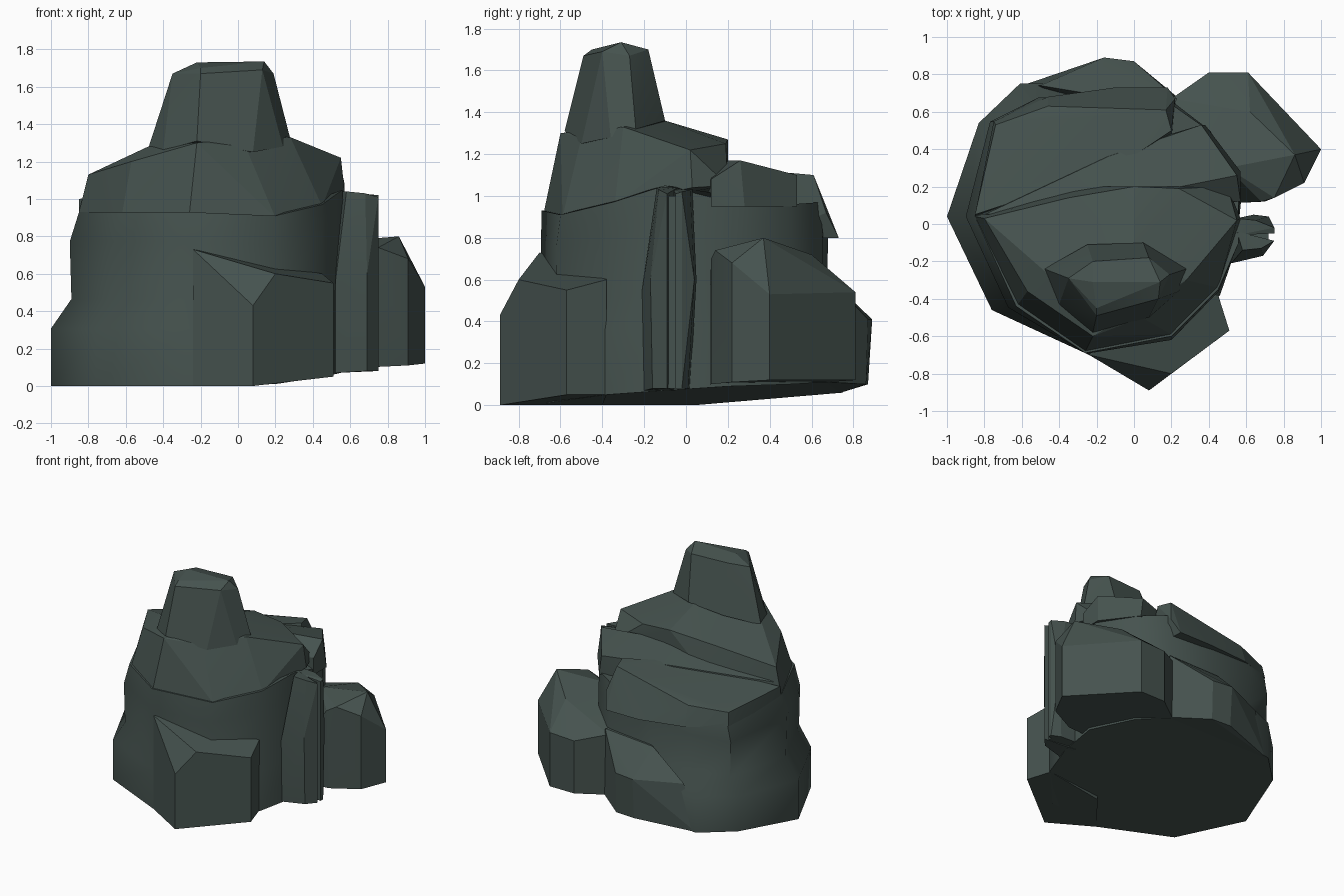
import bpy, bmesh, math

stone = bpy.data.materials.new("dark green grey stone")
stone.diffuse_color = (0.06, 0.085, 0.077, 1)


def finish(name, bm, angle=30):
    bmesh.ops.recalc_face_normals(bm, faces=bm.faces[:])
    me = bpy.data.meshes.new(name)
    bm.to_mesh(me)
    bm.free()
    ob = bpy.data.objects.new(name, me)
    bpy.context.collection.objects.link(ob)
    me.materials.append(stone)
    bpy.ops.object.select_all(action='DESELECT')
    ob.select_set(True)
    bpy.context.view_layer.objects.active = ob
    bpy.ops.object.shade_smooth_by_angle(angle=math.radians(angle))
    return ob


def chunk(name, *points):
    """Faceted convex rock through a few corner points."""
    bm = bmesh.new()
    for p in points:
        bm.verts.new(p)
    bmesh.ops.convex_hull(bm, input=bm.verts[:])
    loose = [v for v in bm.verts if not v.link_faces]
    bmesh.ops.delete(bm, geom=loose, context='VERTS')
    bmesh.ops.dissolve_limit(bm, angle_limit=math.radians(4),
                             verts=bm.verts[:], edges=bm.edges[:])
    return finish(name, bm, 12)


def loft(name, low, high, levels):
    """Skin rings blended from low to high; levels = (height part, inward part)."""
    bm = bmesh.new()
    rings = []
    for h, t in levels:
        rings.append([bm.verts.new((a[0] + (b[0] - a[0]) * t,
                                    a[1] + (b[1] - a[1]) * t,
                                    a[2] + (b[2] - a[2]) * h))
                      for a, b in zip(low, high)])
    n = len(low)
    for r, s in zip(rings, rings[1:]):
        for i in range(n):
            j = (i + 1) % n
            bm.faces.new((r[i], r[j], s[j], s[i]))
    bm.faces.new(rings[0][::-1])
    bm.faces.new(rings[-1])
    return finish(name, bm, 45)


# Main rounded body
foot = [(-1, .04, 0), (-.76, -.46, 0), (-.24, -.70, 0), (.2, -.66, .01),
        (.46, -.38, .05), (.55, -.1, .07), (.58, .2, .09), (.42, .5, .1),
        (.22, .68, .11), (-.16, .76, .1), (-.61, .75, .06), (-.83, .54, .05)]
rim = [(-.85, .04, .93), (-.63, -.44, .93), (-.26, -.69, .93), (.2, -.6, .91),
       (.45, -.35, .97), (.56, -.1, 1.05), (.56, .25, .96), (.4, .5, .96),
       (.2, .64, .97), (-.16, .64, .95), (-.46, .64, .92), (-.74, .55, .87)]
loft("main_body", foot, rim, [(0, 0), (.33, 0), (.5, .73), (.83, .67), (1, 1)])

# Shoulder tier under the peak, flaring onto the body rim
chunk("shoulder_tier",
      (-.85, .04, .93), (-.62, -.43, .92), (-.26, -.68, .92), (.2, -.59, .9),
      (.45, -.34, .96), (.57, .03, 1.04), (.5, .2, 1.05), (-.3, .2, 1.0),
      (-.25, -.64, 1.0), (.17, -.55, 1.0),
      (-.8, .03, 1.13), (-.57, -.36, 1.2), (-.22, -.6, 1.3), (.04, -.5, 1.28),
      (.28, -.3, 1.33), (.55, .02, 1.22), (.24, .19, 1.25), (0, .2, 1.27),
      (-.35, .14, 1.22), (-.48, -.25, 1.28), (0, -.1, 1.36))

# Peak
chunk("peak",
      (-.48, -.24, 1.27), (-.25, -.11, 1.33), (.05, -.1, 1.36), (.28, -.24, 1.32),
      (.24, -.36, 1.28), (.08, -.5, 1.25), (-.22, -.58, 1.31), (-.4, -.43, 1.26),
      (-.35, -.29, 1.67), (-.22, -.2, 1.70), (.08, -.18, 1.70), (.19, -.27, 1.67),
      (.13, -.4, 1.69), (-.2, -.49, 1.67), (-.2, -.45, 1.70),
      (-.22, -.31, 1.73), (.14, -.31, 1.735))

# Layered slabs at the back
chunk("upper_back_slab",
      (.57, .12, 1.08), (.55, .26, 1.17), (.36, .53, 1.1), (-.14, .36, 1.09),
      (-.8, .05, 1.02), (0, .15, 1.17), (.57, .12, .95), (.57, .28, .95),
      (.38, .53, .95), (-.14, .38, .97), (-.83, .05, .9))
chunk("lower_back_slab",
      (-.85, .05, 1.0), (-.74, .53, .95), (-.46, .63, .97), (-.25, .62, 1.0),
      (.17, .61, 1.1), (.2, .5, 1.11), (-.1, .3, 1.1), (.22, .67, .92),
      (.18, .73, .8), (-.1, .73, .8), (-.46, .68, .82), (-.75, .55, .85),
      (.2, .4, .8), (-.85, .04, .9))

# Front buttress
chunk("front_buttress",
      (.08, -.89, 0), (.2, -.8, .01), (.51, -.57, .05), (.45, -.38, .05),
      (-.24, -.7, 0), (0, -.4, 0), (.08, -.89, .43), (.2, -.8, .6),
      (.51, -.57, .55), (.45, -.38, .6), (-.24, -.7, .73), (0, -.4, .65))

# Twin fins on the right side with the rock between them
chunk("front_fin",
      (.52, -.2, .07), (.69, -.16, .08), (.75, -.09, .08), (.5, -.05, .07),
      (.52, -.21, .55), (.69, -.17, .6), (.75, -.09, 1.01), (.68, -.13, 1.03),
      (.58, -.14, 1.04), (.55, -.04, 1.04))
chunk("rear_fin",
      (.75, -.05, .08), (.75, -.02, .08), (.68, .01, .08), (.5, .02, .08),
      (.75, -.05, 1.01), (.75, -.02, 1.02), (.64, .05, .6), (.72, .04, .6),
      (.65, .02, 1.03), (.55, .03, 1.03), (.55, -.06, 1.03), (.5, -.05, .08))
chunk("fin_infill",
      *[(x, y, z) for x in (.5, .72) for y in (-.1, -.03) for z in (.08, 1.0)])

# Boulder at the back right
chunk("side_boulder",
      (.7, .12, .1), (.91, .22, .11), (1, .4, .12), (.61, .81, .12),
      (.4, .81, .12), (.2, .67, .11), (.3, .1, .1), (.75, .14, .74),
      (.68, .12, .7), (.91, .22, .68), (1, .4, .53), (.61, .81, .54),
      (.4, .81, .53), (.2, .67, .58), (.86, .37, .8), (.78, .34, .79),
      (.62, .6, .72), (.4, .6, .64), (.5, .3, .77))

# Low outcrop at the back
chunk("back_outcrop",
      (-.6, .74, .06), (-.16, .87, .1), (0, .86, .1), (.23, .68, .11),
      (-.3, .5, .08), (-.16, .89, .41), (0, .87, .41), (.23, .67, .62),
      (-.5, .74, .41), (-.2, .69, .6), (.15, .5, .62))
